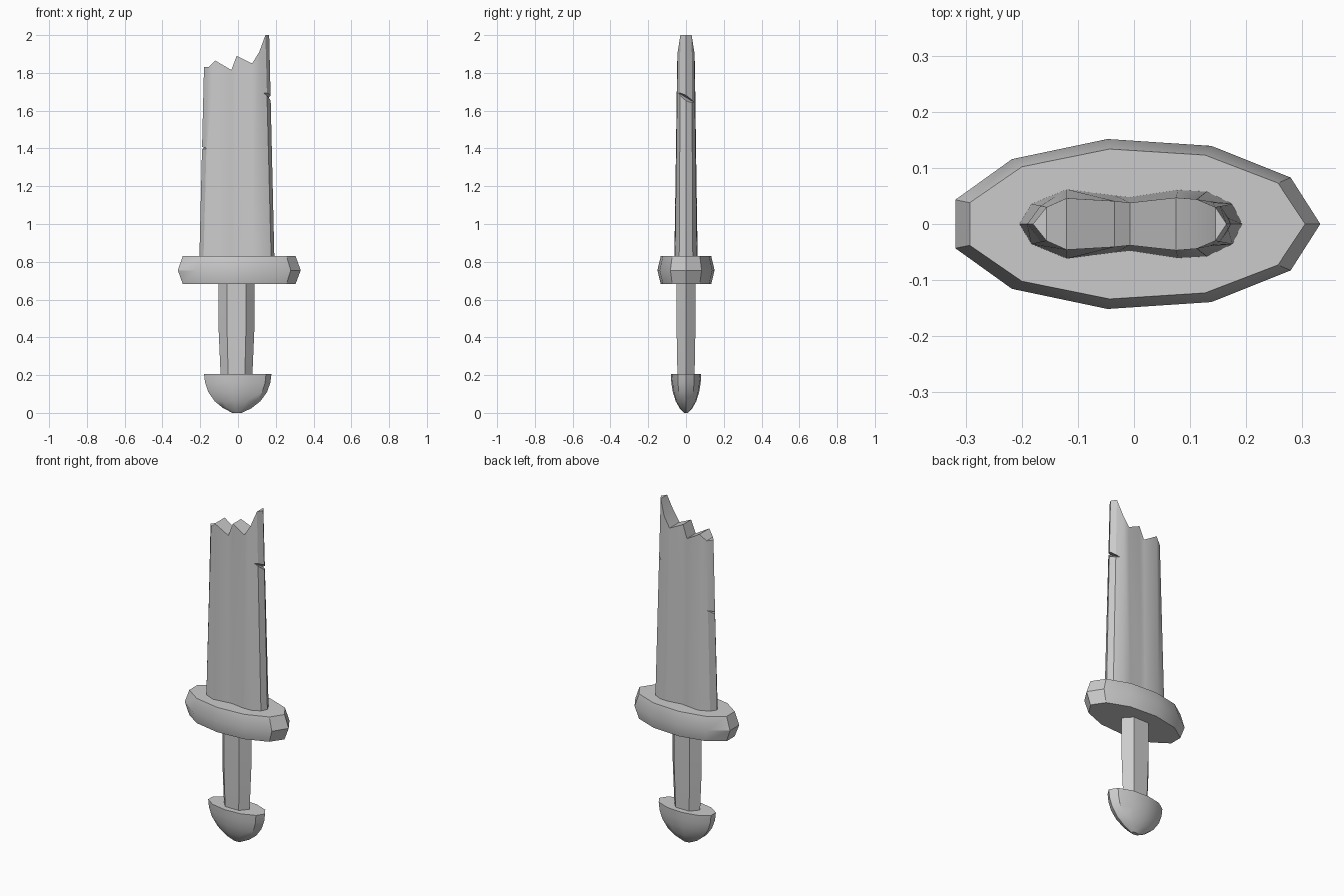
import bpy, bmesh
from math import cos, sin, pi

if "Cube" in bpy.data.objects:
    bpy.data.objects.remove(bpy.data.objects["Cube"])


def finish(name, bm, smooth=True):
    bmesh.ops.recalc_face_normals(bm, faces=bm.faces)
    mesh = bpy.data.meshes.new(name)
    bm.to_mesh(mesh)
    bm.free()
    ob = bpy.data.objects.new(name, mesh)
    bpy.context.collection.objects.link(ob)
    if smooth:
        smooth_shade(ob)
    return ob


def smooth_shade(ob):
    bpy.ops.object.select_all(action='DESELECT')
    ob.select_set(True)
    bpy.context.view_layer.objects.active = ob
    bpy.ops.object.shade_smooth_by_angle(angle=pi / 6)


def loft(name, rings, smooth=True):
    """Skin a stack of closed rings and cap both ends."""
    bm = bmesh.new()
    loops = [[bm.verts.new(p) for p in ring] for ring in rings]
    n = len(loops[0])
    for a, b in zip(loops, loops[1:]):
        for i in range(n):
            j = (i + 1) % n
            bm.faces.new((a[i], a[j], b[j], b[i]))
    bm.faces.new(loops[0])
    bm.faces.new(loops[-1])
    return finish(name, bm, smooth)


def oval(rx, ry, z, cx=0.0, n=11):
    return [(cx + rx * cos(2 * pi * i / n), ry * sin(2 * pi * i / n), z) for i in range(n)]


# pommel: half-egg with eleven sides
pommel_profile = [(0.14, 0.0), (0.42, 0.025), (0.68, 0.062), (0.87, 0.11),
                  (0.97, 0.16), (1.0, 0.207)]
loft("pommel", [oval(0.182 * r, 0.081 * r, z, -0.005) for r, z in pommel_profile])


# grip: six-sided bar, slightly narrower at the foot
def grip_ring(s, z):
    pts = [(0.095, 0), (0.05, 0.05), (-0.05, 0.05), (-0.095, 0), (-0.05, -0.05), (0.05, -0.05)]
    return [(-0.008 + x * s, y * (0.2 + 0.8 * s), z) for x, y in pts]


loft("grip", [grip_ring(0.88, 0.19), grip_ring(1.0, 0.45), grip_ring(1.0, 0.70)])

# crossguard: eleven-sided disc with a ridge round its middle
loft("crossguard", [oval(0.305, 0.135, 0.683), oval(0.332, 0.153, 0.755),
                    oval(0.305, 0.135, 0.83)])

# blade columns: base x, base half-thickness, top x, top half-thickness, top z
columns = [
    (-0.205, 0.000, -0.180, 0.000, 1.83),
    (-0.183, 0.036, -0.156, 0.030, 1.83),
    (-0.120, 0.062, -0.120, 0.046, 1.865),
    (-0.035, 0.051, -0.035, 0.041, 1.815),
    (-0.007, 0.048, -0.007, 0.038, 1.89),
    (0.078, 0.061, 0.075, 0.047, 1.85),
    (0.130, 0.058, 0.112, 0.044, 1.91),
    (0.176, 0.036, 0.145, 0.030, 2.00),
    (0.193, 0.000, 0.165, 0.000, 2.00),
]
bm = bmesh.new()
sides = {}
for s in (1, -1):
    sides[s] = [(bm.verts.new((xb, s * yb, 0.80)), bm.verts.new((xt, s * yt, zt)))
                for xb, yb, xt, yt, zt in columns]
    for (a, b), (c, d) in zip(sides[s], sides[s][1:]):
        bm.faces.new((a, c, d, b))
for i in range(len(columns) - 1):
    for k in (0, 1):
        bm.faces.new((sides[1][i][k], sides[1][i + 1][k], sides[-1][i + 1][k], sides[-1][i][k]))
bmesh.ops.remove_doubles(bm, verts=bm.verts, dist=0.0005)
blade = finish("blade", bm, False)


# nicks in the blade edges: slanted wedges cut away
def nick(tip_x, out_x, z, low, high, slant):
    rings = [[(tip_x, y, z - slant * y), (out_x, y, z - low - slant * y),
              (out_x, y, z + high - slant * y)] for y in (-0.1, 0.1)]
    cutter = loft("nick_cutter", rings, False)
    cutter.hide_render = True
    mod = blade.modifiers.new("nick", 'BOOLEAN')
    mod.operation = 'DIFFERENCE'
    mod.solver = 'EXACT'
    mod.object = cutter
    bpy.context.view_layer.objects.active = blade
    bpy.ops.object.modifier_apply(modifier="nick")
    bpy.data.objects.remove(cutter)


nick(0.135, 0.20, 1.67, 0.03, 0.02, 0.6)
nick(-0.165, -0.22, 1.41, 0.035, -0.005, -0.3)
smooth_shade(blade)
